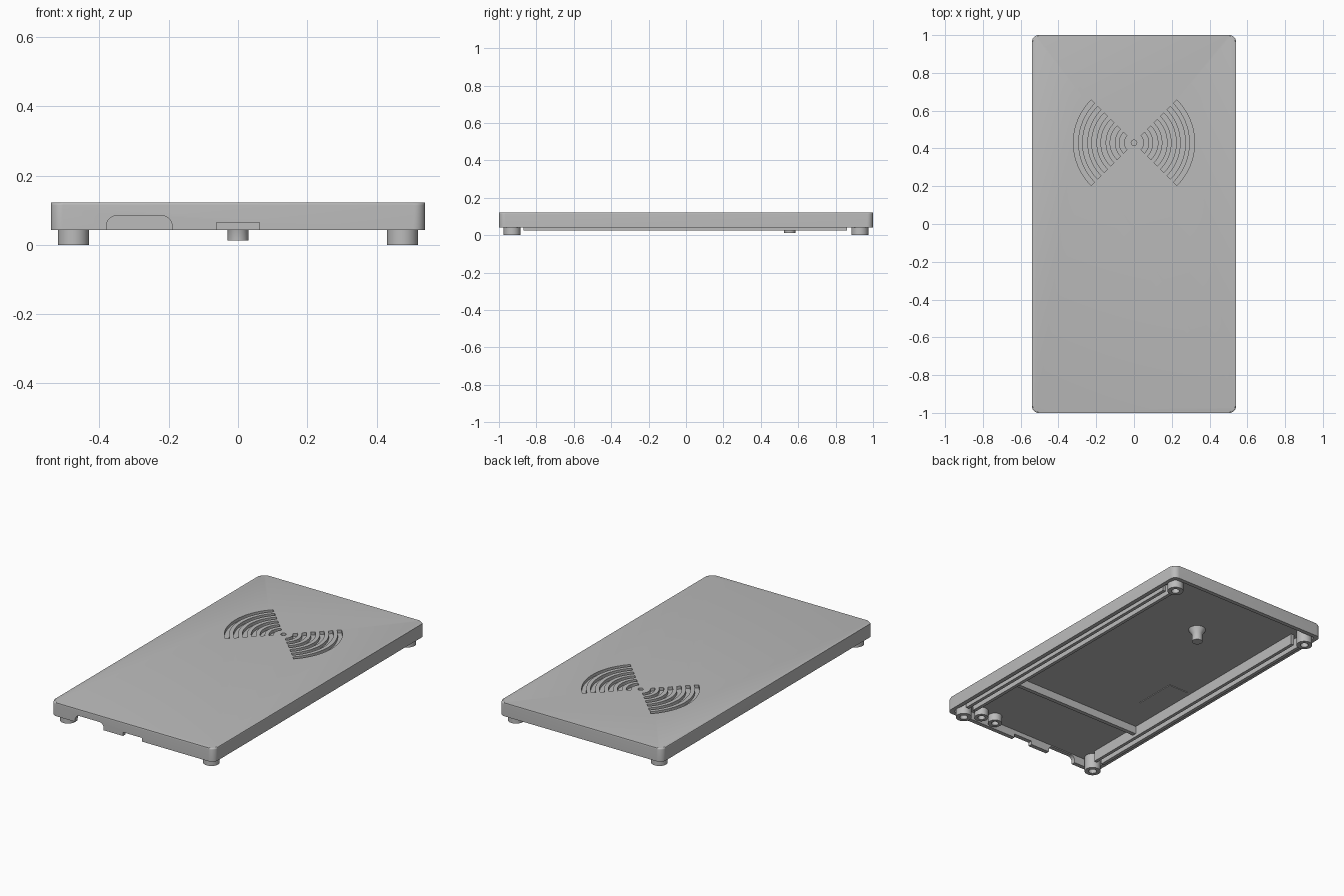
import bpy
import bmesh
from math import sin, cos, radians, pi

if "Cube" in bpy.data.objects:
    bpy.data.objects.remove(bpy.data.objects["Cube"])

GREY = bpy.data.materials.new("plain grey plastic")
GREY.use_nodes = True
GREY.diffuse_color = (0.5, 0.5, 0.5, 1)
GREY.node_tree.nodes["Principled BSDF"].inputs["Base Color"].default_value = (0.5, 0.5, 0.5, 1)

RIM, CEILING, TOP = 0.042, 0.09, 0.122


def finish(name, bm):
    bmesh.ops.recalc_face_normals(bm, faces=bm.faces)
    mesh = bpy.data.meshes.new(name)
    bm.to_mesh(mesh)
    bm.free()
    mesh.materials.append(GREY)
    obj = bpy.data.objects.new(name, mesh)
    bpy.context.collection.objects.link(obj)
    return obj


def smooth(obj):
    bpy.ops.object.select_all(action="DESELECT")
    obj.select_set(True)
    bpy.context.view_layer.objects.active = obj
    bpy.ops.object.shade_smooth_by_angle(angle=radians(35))


def rounded_rect(x0, x1, y0, y1, r, steps=8):
    corners = [(x1 - r, y1 - r), (x0 + r, y1 - r), (x0 + r, y0 + r), (x1 - r, y0 + r)]
    return [(cx + r * cos(pi / 2 * (i + k / steps)), cy + r * sin(pi / 2 * (i + k / steps)))
            for i, (cx, cy) in enumerate(corners) for k in range(steps + 1)]


def rect(x0, x1, y0, y1):
    return [(x0, y0), (x1, y0), (x1, y1), (x0, y1)]


def prism(name, outlines, low, high, along_y=False, bevel=0):
    """Extrude outlines along z, or along y for outlines drawn in x and z."""
    bm = bmesh.new()
    for outline in outlines:
        rings = [[bm.verts.new((a, h, b) if along_y else (a, b, h)) for a, b in outline]
                 for h in (low, high)]
        n = len(outline)
        bm.faces.new(rings[0])
        cap = bm.faces.new(rings[1])
        for i in range(n):
            j = (i + 1) % n
            bm.faces.new((rings[0][i], rings[0][j], rings[1][j], rings[1][i]))
        if bevel:
            bmesh.ops.bevel(bm, geom=list(cap.edges), offset=bevel, segments=3,
                            profile=0.5, affect="EDGES")
    return finish(name, bm)


def lathe(name, profile, x, y, sides=32):
    """Revolve a closed radius-height profile around a vertical axis."""
    bm = bmesh.new()
    rings = [[bm.verts.new((x + r * cos(2 * pi * s / sides), y + r * sin(2 * pi * s / sides), z))
              for r, z in profile] for s in range(sides)]
    n = len(profile)
    for s in range(sides):
        a, b = rings[s], rings[(s + 1) % sides]
        for i in range(n):
            j = (i + 1) % n
            bm.faces.new((a[i], b[i], b[j], a[j]))
    bmesh.ops.remove_doubles(bm, verts=bm.verts, dist=1e-5)
    obj = finish(name, bm)
    smooth(obj)
    return obj


def cut(target, cutter):
    cutter.hide_render = True
    mod = target.modifiers.new("cut", "BOOLEAN")
    mod.operation = "DIFFERENCE"
    mod.solver = "EXACT"
    mod.object = cutter
    bpy.ops.object.select_all(action="DESELECT")
    target.select_set(True)
    bpy.context.view_layer.objects.active = target
    bpy.ops.object.modifier_apply(modifier=mod.name)
    bpy.data.objects.remove(cutter)


# Cover shell, hollow from below
cover = prism("cover_shell", [rounded_rect(-0.54, 0.54, -1, 1, 0.035)], RIM, TOP, bevel=0.008)
cut(cover, prism("cavity", [rounded_rect(-0.515, 0.515, -0.975, 0.975, 0.02)], -0.1, CEILING))

# Cable openings in the front wall
cut(cover, prism("wide_opening", [rounded_rect(-0.38, -0.19, -0.05, 0.084, 0.03)],
                 -1.1, -0.96, along_y=True))
cut(cover, prism("small_opening", [rect(-0.062, 0.062, -0.05, 0.064)],
                 -1.1, -0.96, along_y=True))

# Engraved wave pattern: two fans of arcs around a dot
FAN_Y = 0.43


def arc(radius, middle, width=0.025, spread=45, steps=20):
    angles = [radians(middle - spread + 2 * spread * k / steps) for k in range(steps + 1)]
    outer = [(r * cos(a), FAN_Y + r * sin(a)) for r in [radius + width / 2] for a in angles]
    inner = [(r * cos(a), FAN_Y + r * sin(a)) for r in [radius - width / 2] for a in angles]
    return outer + inner[::-1]


grooves = [arc(0.308 - 0.0485 * i, middle) for middle in (0, 180) for i in range(6)]
grooves.append([(0.015 * cos(pi * k / 8), FAN_Y + 0.015 * sin(pi * k / 8)) for k in range(16)])
cut(cover, prism("groove_cutter", grooves, TOP - 0.018, TOP + 0.05))
smooth(cover)

# Hollow screw bosses that also stand as feet
INSIDE = CEILING + 0.005


def boss(name, x, y, bottom, radius):
    hole = radius * 0.5
    lathe(name, [(0, INSIDE), (radius, INSIDE), (radius, bottom), (hole, bottom),
                 (hole, CEILING - 0.015), (0, CEILING - 0.015)], x, y)


for side, sx in (("left", 1), ("right", -1)):
    for end, sy in (("front", -1), ("back", 1)):
        boss(f"{end}_{side}_foot", sx * 0.475, sy * 0.93, 0, 0.045)
    # Paired long rails between the feet
    for label, x in (("inner", 0.437), ("outer", 0.487)):
        a, b = sorted((sx * x, sx * (x + 0.02)))
        prism(f"{label}_{side}_rail", [rect(a, b, -0.87, 0.86)], 0.025, INSIDE)

# Two shorter bosses beside the front opening
for label, x in (("outer", 0.345), ("inner", 0.245)):
    boss(f"{label}_short_boss", x, -0.93, 0.045, 0.04)

# Rib across the inside, and a shallow pad under the ceiling
prism("cross_rib", [rect(-0.44, 0.44, -0.53, -0.505)], 0.043, INSIDE)
prism("ceiling_pad", [rect(-0.41, -0.28, -0.28, -0.02)], CEILING - 0.004, INSIDE)

# Centre post with a flared base
lathe("centre_post", [(0, INSIDE), (0.05, INSIDE), (0.047, CEILING - 0.005),
                      (0.03, 0.06), (0.03, 0.012), (0, 0.012)], 0, 0.555)
